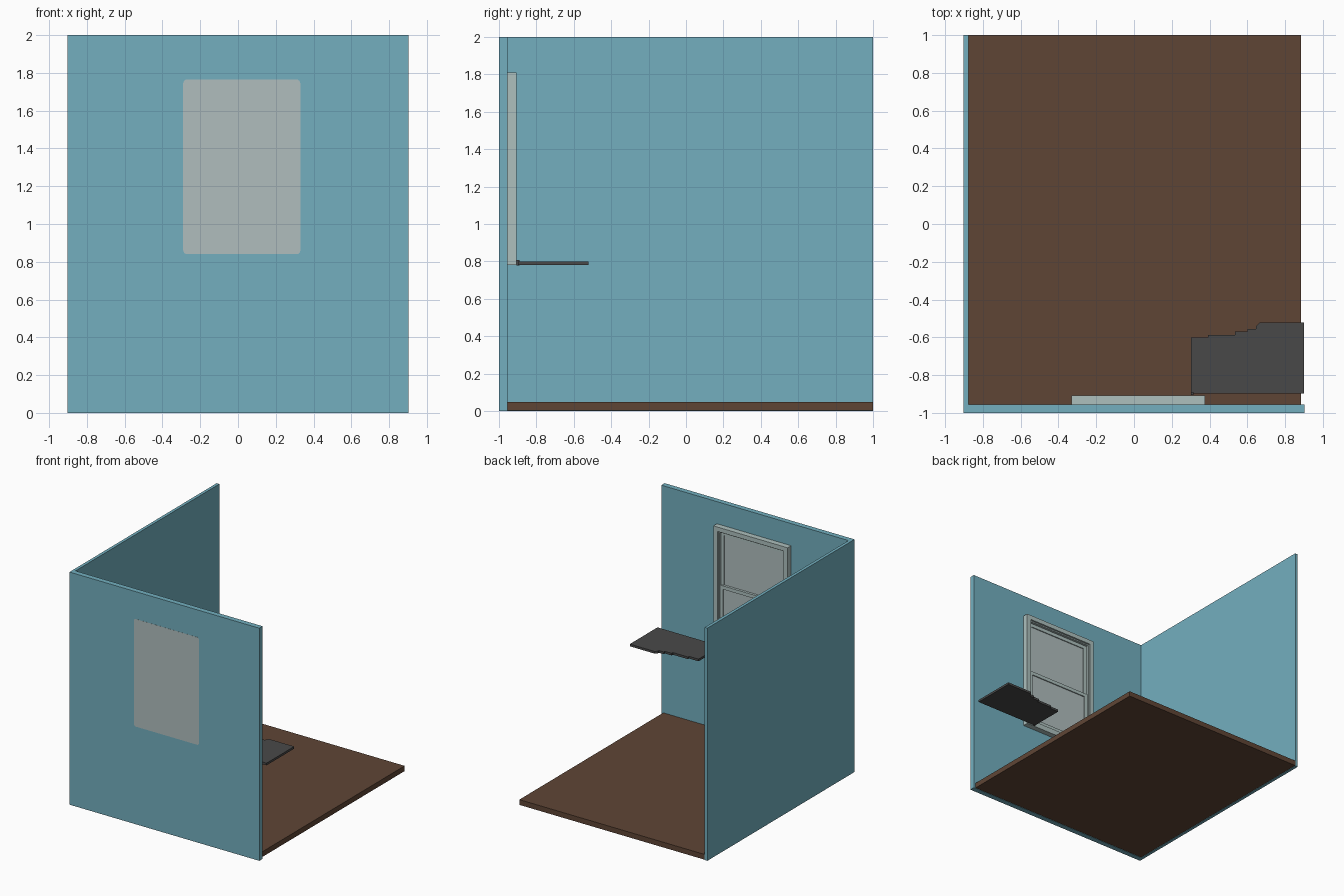
import bpy, bmesh, math

cube = bpy.data.objects.get("Cube")
if cube:
    bpy.data.objects.remove(cube, do_unlink=True)


def material(name, rgb):
    """Flat material from sRGB 0-255 values."""
    lin = [((c / 255 + 0.055) / 1.055) ** 2.4 for c in rgb]
    m = bpy.data.materials.new(name)
    m.use_nodes = True
    m.diffuse_color = (*lin, 1)
    m.node_tree.nodes["Principled BSDF"].inputs["Base Color"].default_value = (*lin, 1)
    return m


WALL = material("wall_blue", (115, 175, 191))
FLOOR = material("floor_brown", (95, 69, 53))
FRAME = material("window_frame_grey", (174, 192, 190))
GLASS = material("window_pane_grey", (176, 190, 190))
SHELF = material("shelf_charcoal", (73, 73, 73))


def finish(name, bm, mat):
    bmesh.ops.recalc_face_normals(bm, faces=bm.faces)
    mesh = bpy.data.meshes.new(name)
    bm.to_mesh(mesh)
    bm.free()
    mesh.materials.append(mat)
    obj = bpy.data.objects.new(name, mesh)
    bpy.context.collection.objects.link(obj)
    return obj


def prism(name, points, shift, mat):
    """Extrude a flat outline of 3D points along shift."""
    bm = bmesh.new()
    face = bm.faces.new([bm.verts.new(p) for p in points])
    ext = bmesh.ops.extrude_face_region(bm, geom=[face], use_keep_orig=True)
    verts = [g for g in ext["geom"] if isinstance(g, bmesh.types.BMVert)]
    bmesh.ops.translate(bm, verts=verts, vec=shift)
    return finish(name, bm, mat)


def box(name, x, y, z, mat):
    corners = [(x[0], y[0]), (x[1], y[0]), (x[1], y[1]), (x[0], y[1])]
    return prism(name, [(a, b, z[0]) for a, b in corners], (0, 0, z[1] - z[0]), mat)


def frame(name, x, z, y, side, bottom, top, mat):
    """Rectangular ring in the wall plane, as four non-overlapping bars."""
    box(name + "_bottom", x, y, (z[0], z[0] + bottom), mat)
    box(name + "_top", x, y, (z[1] - top, z[1]), mat)
    zin = (z[0] + bottom, z[1] - top)
    box(name + "_right", (x[0], x[0] + side), y, zin, mat)
    box(name + "_left", (x[1] - side, x[1]), y, zin, mat)


# Room shell: an L of two walls, and the floor slab inside it
prism("walls", [(-0.903, -1, 0), (0.903, -1, 0), (0.903, -0.955, 0),
                (-0.877, -0.955, 0), (-0.877, 1, 0), (-0.903, 1, 0)],
      (0, 0, 2), WALL)
box("floor", (-0.877, 0.885), (-0.955, 1), (0.003, 0.048), FLOOR)

# Outside pane: rounded plate almost flush with the wall
r, steps = 0.02, 4
outline = []
for cx, cz, start in ((0.31, 1.745, 0), (-0.27, 1.745, 90),
                      (-0.27, 0.86, 180), (0.31, 0.86, 270)):
    for i in range(steps + 1):
        a = math.radians(start + 90 * i / steps)
        outline.append((cx + r * math.cos(a), -1.001, cz + r * math.sin(a)))
prism("outer_pane", outline, (0, 0.002, 0), GLASS)

# Window casing and the stop bead just inside it
frame("casing", (-0.332, 0.375), (0.78, 1.81), (-0.955, -0.907), 0.038, 0.045, 0.038, FRAME)
frame("stop_bead", (-0.294, 0.337), (0.825, 1.772), (-0.955, -0.922), 0.01, 0.01, 0.01, FRAME)

# Two sashes: the upper one sits behind the lower one
SX = (-0.284, 0.327)
for name, z, y in (("upper_sash", (1.275, 1.762), (-0.955, -0.943)),
                   ("lower_sash", (0.835, 1.305), (-0.943, -0.93))):
    frame(name, SX, z, y, 0.028, 0.03, 0.03, FRAME)
    box(name + "_pane", (SX[0] + 0.028, SX[1] - 0.028), (-0.955, y[0] + 0.004),
        (z[0] + 0.03, z[1] - 0.03), GLASS)

# Shelf with a stepped free edge, and a small clip at its wall corner
edge = [(0.302, -0.898), (0.9, -0.898), (0.9, -0.522), (0.665, -0.522),
        (0.645, -0.542), (0.645, -0.555), (0.6, -0.555), (0.6, -0.57),
        (0.535, -0.57), (0.535, -0.587), (0.392, -0.587), (0.392, -0.602),
        (0.302, -0.602)]
prism("shelf", [(x, y, 0.781) for x, y in edge], (0, 0, 0.019), SHELF)
box("shelf_clip", (0.302, 0.314), (-0.905, -0.889), (0.779, 0.808), SHELF)
